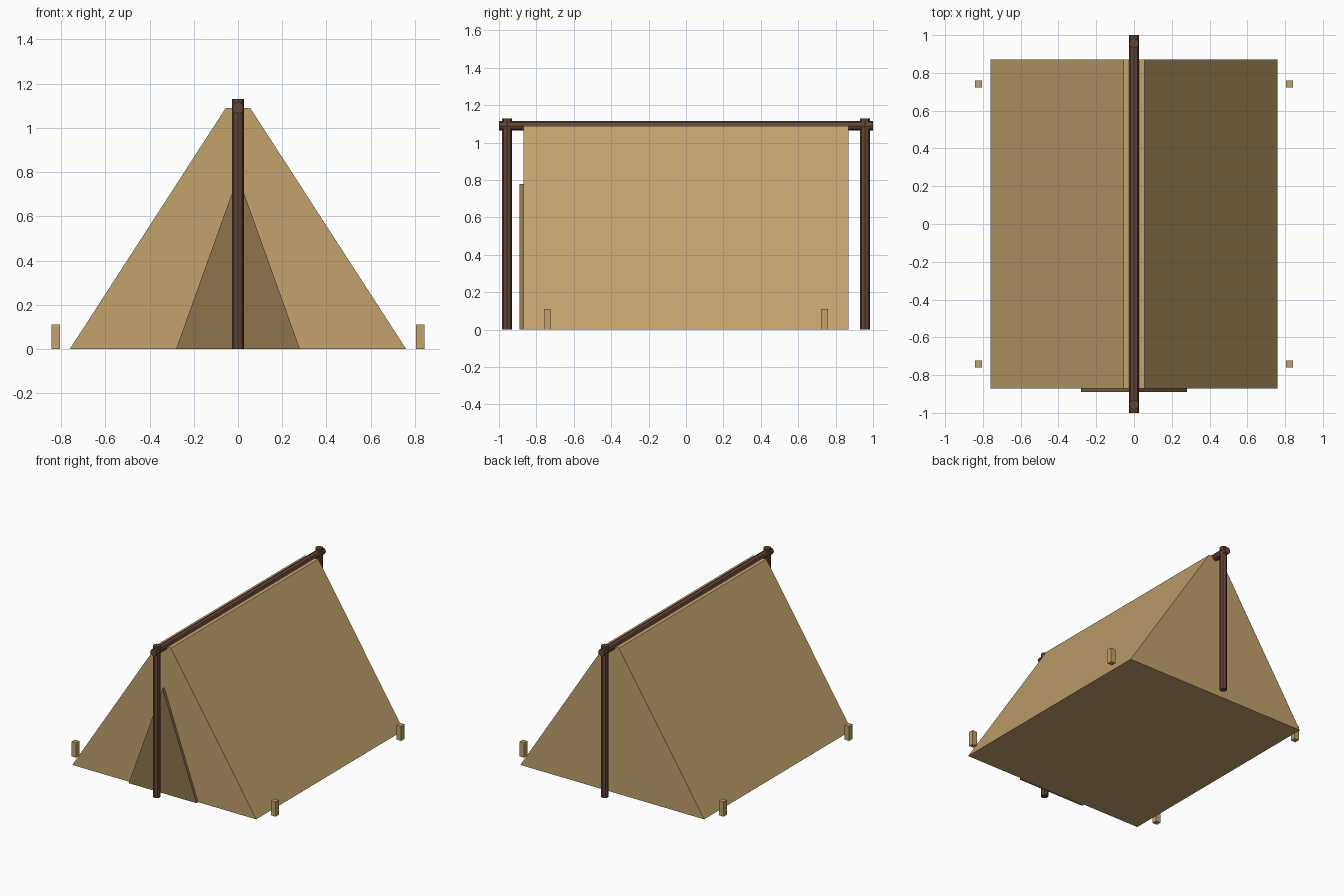
import bpy
import bmesh
from math import pi

cube = bpy.data.objects.get("Cube")
if cube:
    bpy.data.objects.remove(cube, do_unlink=True)


def material(name, rgb):
    m = bpy.data.materials.new(name)
    m.use_nodes = True
    color = (*rgb, 1)
    m.diffuse_color = color
    m.node_tree.nodes["Principled BSDF"].inputs["Base Color"].default_value = color
    return m


canvas = material("tan canvas", (0.54, 0.36, 0.152))
flap = material("dark canvas", (0.27, 0.174, 0.073))
wood = material("brown wood", (0.13, 0.06, 0.036))


def prism(name, outline, y0, y1, mat):
    """Extrude an x-z outline from y0 to y1."""
    bm = bmesh.new()
    face = bm.faces.new([bm.verts.new((x, y0, z)) for x, z in outline])
    ext = bmesh.ops.extrude_face_region(bm, geom=[face])
    verts = [g for g in ext["geom"] if isinstance(g, bmesh.types.BMVert)]
    bmesh.ops.translate(bm, verts=verts, vec=(0, y1 - y0, 0))
    bmesh.ops.recalc_face_normals(bm, faces=bm.faces)
    mesh = bpy.data.meshes.new(name)
    bm.to_mesh(mesh)
    bm.free()
    mesh.materials.append(mat)
    obj = bpy.data.objects.new(name, mesh)
    bpy.context.collection.objects.link(obj)


def pole(name, length, location, tilt=0):
    bpy.ops.mesh.primitive_cylinder_add(vertices=8, radius=0.026, depth=length,
                                        location=location, rotation=(tilt, 0, 0))
    obj = bpy.context.object
    obj.name = name
    obj.data.materials.append(wood)


# Canvas body with a narrow flat ridge, and the entrance flap
prism("tent_body", [(-0.76, 0), (0.76, 0), (0.055, 1.09), (-0.055, 1.09)], -0.87, 0.87, canvas)
prism("door_flap", [(-0.28, 0), (0.28, 0), (0, 0.78)], -0.89, -0.865, flap)

# Ridge pole on two uprights
pole("ridge_pole", 2.0, (0, 0, 1.09), pi / 2)
for name, y in (("front_pole", -0.957), ("back_pole", 0.957)):
    pole(name, 1.13, (0, y, 0.565))

# Ground stakes at the four corners
w = 0.019
for side, x in (("left", 0.824), ("right", -0.824)):
    for end, y in (("front", -0.741), ("back", 0.741)):
        prism(f"{end}_{side}_stake", [(x - w, 0), (x + w, 0), (x + w, 0.11), (x - w, 0.11)],
              y - w, y + w, canvas)
